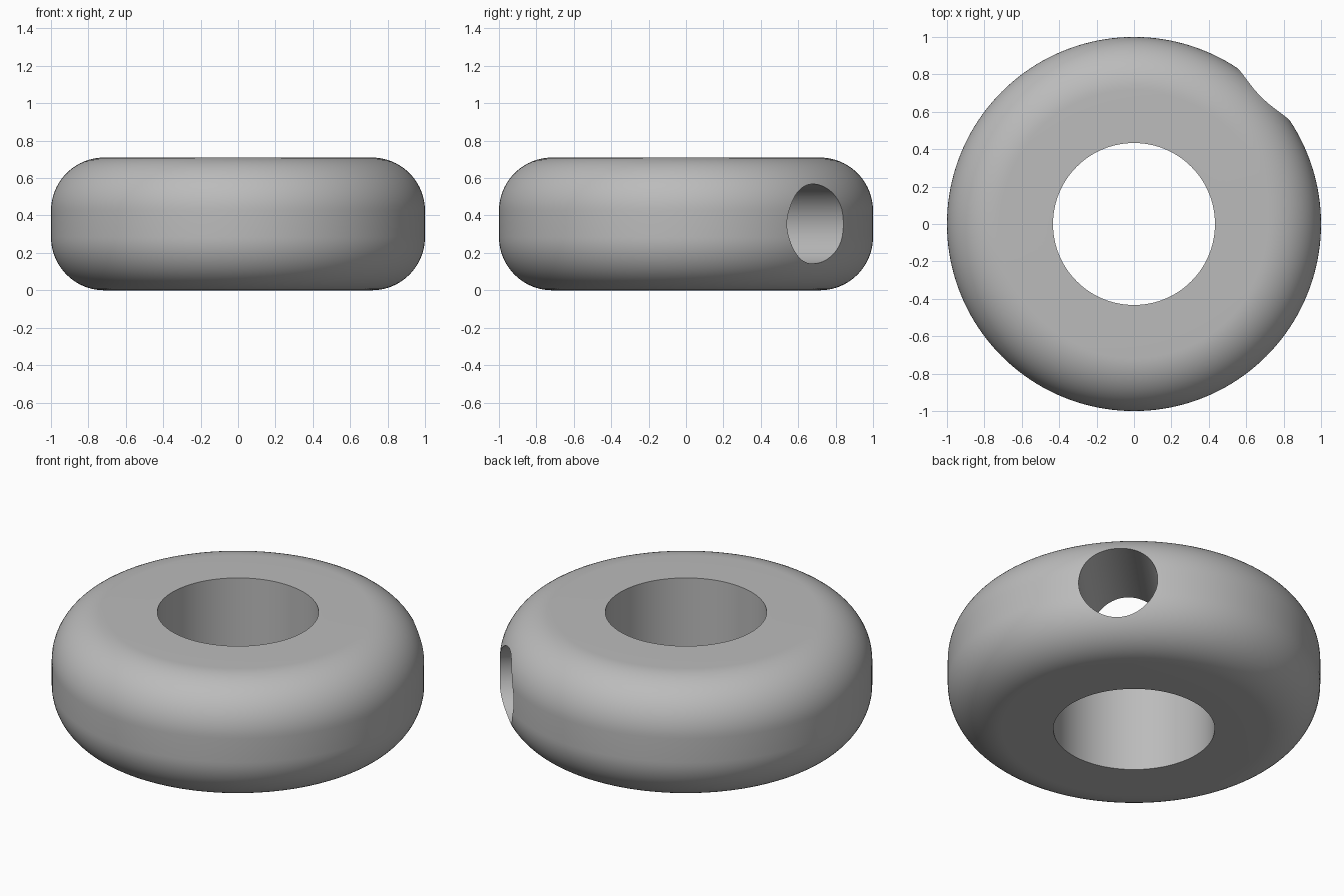
import bpy, bmesh, math

if "Cube" in bpy.data.objects:
    bpy.data.objects.remove(bpy.data.objects["Cube"])

R_OUT, R_BORE, H, FILLET = 1.0, 0.433, 0.71, 0.285
SEG, ARC = 160, 20

grey = bpy.data.materials.new("plain grey")
grey.diffuse_color = (0.5, 0.5, 0.5, 1)
grey.use_nodes = True
grey.node_tree.nodes["Principled BSDF"].inputs["Base Color"].default_value = grey.diffuse_color

# Cross-section: straight bore, flat faces, rounded outer corners
profile = [(R_BORE, 0)]
for cz, start in ((FILLET, -90), (H - FILLET, 0)):
    for i in range(ARC + 1):
        a = math.radians(start + 90 * i / ARC)
        profile.append((R_OUT - FILLET + FILLET * math.cos(a), cz + FILLET * math.sin(a)))
profile.append((R_BORE, H))

# Collar ring: revolve the cross-section
bm = bmesh.new()
rings = []
for s in range(SEG):
    t = 2 * math.pi * s / SEG
    rings.append([bm.verts.new((r * math.cos(t), r * math.sin(t), z)) for r, z in profile])
n = len(profile)
for s in range(SEG):
    a, b = rings[s], rings[(s + 1) % SEG]
    for i in range(n):
        j = (i + 1) % n
        bm.faces.new((a[i], b[i], b[j], a[j]))
bmesh.ops.recalc_face_normals(bm, faces=bm.faces)
mesh = bpy.data.meshes.new("collar_ring")
bm.to_mesh(mesh)
bm.free()
ring = bpy.data.objects.new("collar_ring", mesh)
bpy.context.collection.objects.link(ring)
mesh.materials.append(grey)

# Radial set-screw hole, from the outside into the bore
d = 0.75 / math.sqrt(2)
bpy.ops.mesh.primitive_cylinder_add(vertices=96, radius=0.213, depth=1.1,
                                    location=(d, d, H / 2),
                                    rotation=(0, math.pi / 2, math.pi / 4))
cutter = bpy.context.object
cutter.name = "screw_hole_cutter"
cutter.data.materials.append(grey)
cutter.hide_render = True

cut = ring.modifiers.new("screw_hole", 'BOOLEAN')
cut.operation, cut.solver, cut.object = 'DIFFERENCE', 'EXACT', cutter

bpy.ops.object.select_all(action='DESELECT')
ring.select_set(True)
bpy.context.view_layer.objects.active = ring
bpy.ops.object.modifier_apply(modifier=cut.name)
bpy.data.objects.remove(cutter)
bpy.ops.object.shade_smooth_by_angle(angle=math.radians(30))
